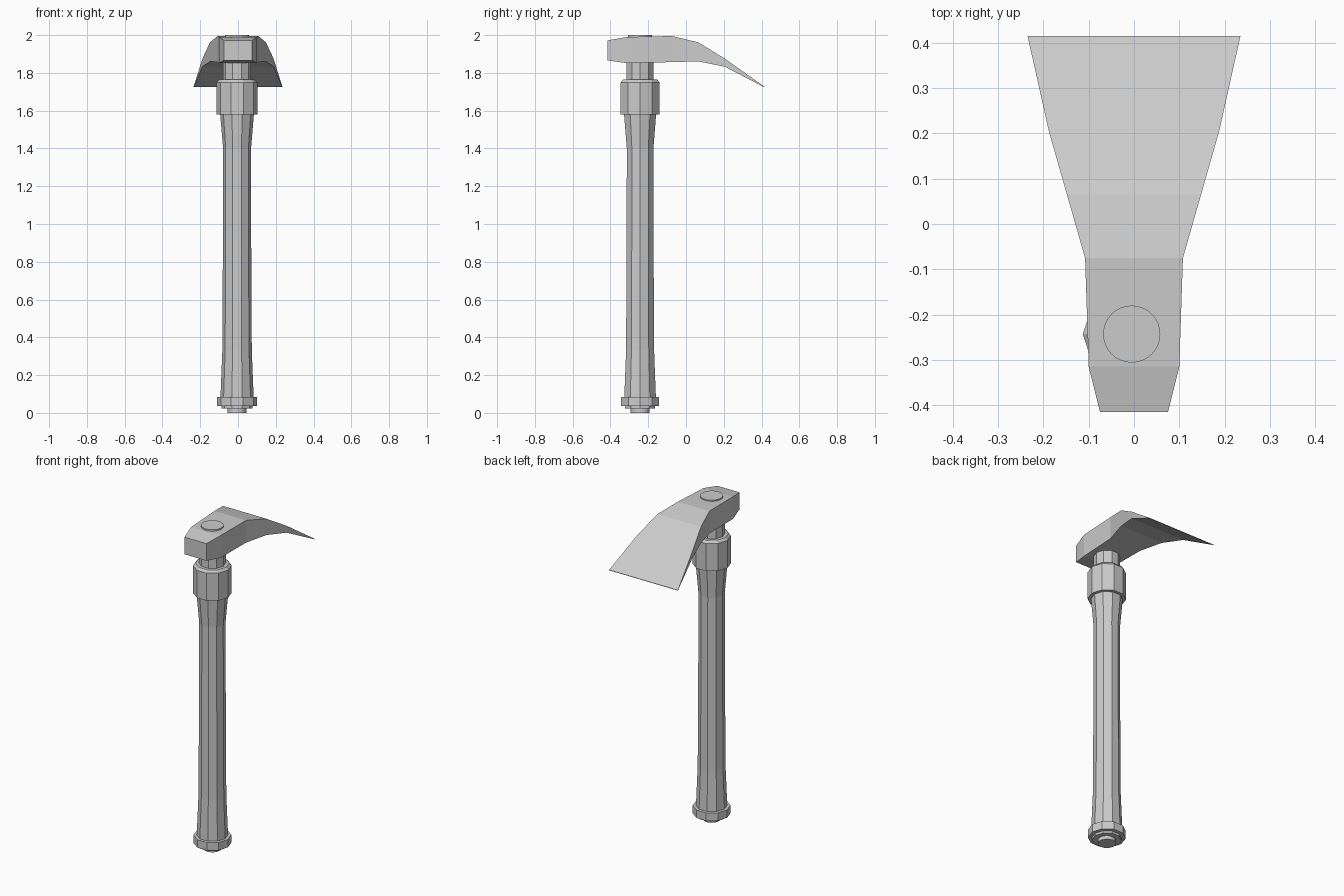
import bpy, bmesh, math

if "Cube" in bpy.data.objects:
    bpy.data.objects.remove(bpy.data.objects["Cube"])

CX, CY = -0.005, -0.243  # handle axis


def mesh_object(name, bm):
    bmesh.ops.recalc_face_normals(bm, faces=bm.faces)
    me = bpy.data.meshes.new(name)
    bm.to_mesh(me)
    bm.free()
    ob = bpy.data.objects.new(name, me)
    bpy.context.collection.objects.link(ob)
    return ob


def loft(name, rings):
    """Skin a closed solid through rings with equal point counts."""
    bm = bmesh.new()
    loops = [[bm.verts.new(p) for p in ring] for ring in rings]
    n = len(loops[0])
    for a, b in zip(loops, loops[1:]):
        for i in range(n):
            j = (i + 1) % n
            bm.faces.new((a[i], a[j], b[j], b[i]))
    bm.faces.new(loops[0][::-1])
    bm.faces.new(loops[-1])
    return mesh_object(name, bm)


def turned(name, profile, sides=10):
    """Turned part from (radius, z) pairs."""
    step = 2 * math.pi / sides
    return loft(name, [[(CX + r * math.cos(i * step), CY + r * math.sin(i * step), z)
                        for i in range(sides)] for r, z in profile])


# Handle with flared ends
turned("handle", [(0.088, 0.08), (0.078, 0.33), (0.075, 0.9), (0.074, 1.40), (0.09, 1.59)])

# Pommel and end button
turned("pommel", [(0.083, 0.022), (0.083, 0.036), (0.106, 0.036), (0.106, 0.085)])
turned("end_button", [(0.05, 0.0), (0.05, 0.03)], 24)

# Collar, neck and top pin
turned("collar", [(0.108, 1.58), (0.108, 1.75), (0.095, 1.765)])
turned("neck", [(0.075, 1.74), (0.075, 1.90)])
turned("top_pin", [(0.063, 1.93), (0.063, 2.0)], 32)

# Adze head: poll, eye and flared blade as (y, half width, bottom z, top z)
sections = [(-0.415, 0.075, 1.866, 1.972),
            (-0.315, 0.100, 1.852, 1.990),
            (-0.075, 0.108, 1.857, 1.995),
            (0.065, 0.148, 1.861, 1.962),
            (0.205, 0.188, 1.833, 1.876),
            (0.415, 0.235, 1.724, 1.727)]
loft("adze_head", [[(-w, y, b), (w, y, b), (w, y, t), (-w, y, t)] for y, w, b, t in sections])
